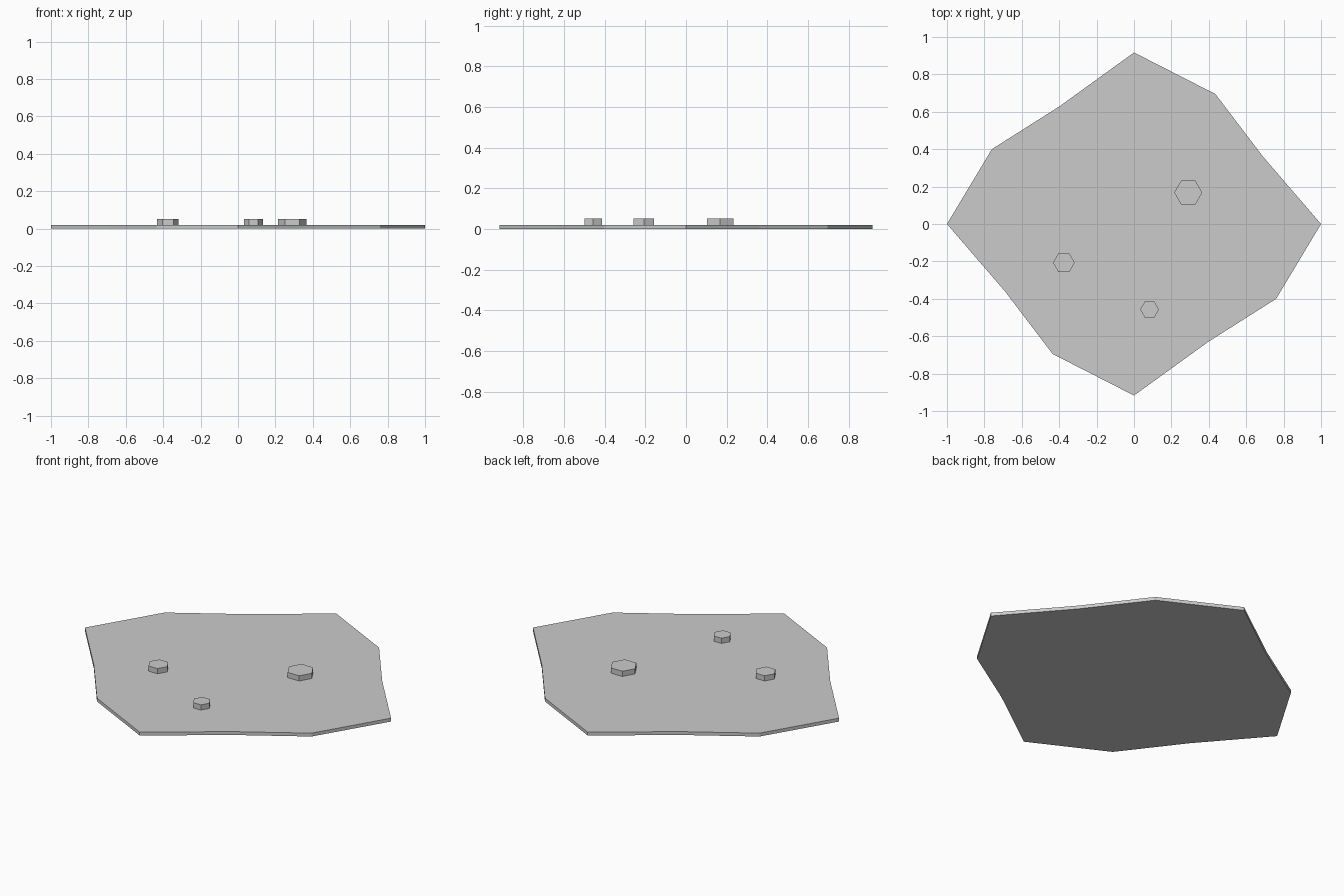
import bpy, bmesh, math

if "Cube" in bpy.data.objects:
    bpy.data.objects.remove(bpy.data.objects["Cube"])

grey = bpy.data.materials.new("stone_grey")
grey.diffuse_color = (0.6, 0.6, 0.6, 1)
grey.use_nodes = True
grey.node_tree.nodes["Principled BSDF"].inputs["Base Color"].default_value = grey.diffuse_color


def prism(name, outline, z0, z1):
    """Flat-sided solid from an outline, extruded from z0 to z1."""
    bm = bmesh.new()
    face = bm.faces.new([bm.verts.new((x, y, z0)) for x, y in outline])
    top = bmesh.ops.extrude_face_region(bm, geom=[face])["geom"]
    for v in top:
        if isinstance(v, bmesh.types.BMVert):
            v.co.z = z1
    bmesh.ops.recalc_face_normals(bm, faces=bm.faces)
    mesh = bpy.data.meshes.new(name)
    bm.to_mesh(mesh)
    bm.free()
    mesh.materials.append(grey)
    obj = bpy.data.objects.new(name, mesh)
    bpy.context.collection.objects.link(obj)
    return obj


# Irregular ground slab: half the outline, the rest turned by 180 degrees
half = [(1, 0), (0.69, 0.36), (0.435, 0.695), (0, 0.917), (-0.397, 0.63), (-0.76, 0.40)]
prism("ground_slab", half + [(-x, -y) for x, y in half], 0, 0.02)

# Hexagonal pebbles resting on the slab
pebbles = [("large", 0.29, 0.168, 0.075),
           ("medium", -0.375, -0.207, 0.058),
           ("small", 0.083, -0.457, 0.05)]
for size, cx, cy, r in pebbles:
    ring = [(cx + r * math.cos(k * math.pi / 3), cy + r * math.sin(k * math.pi / 3))
            for k in range(6)]
    prism(size + "_pebble", ring, 0.02, 0.051)
